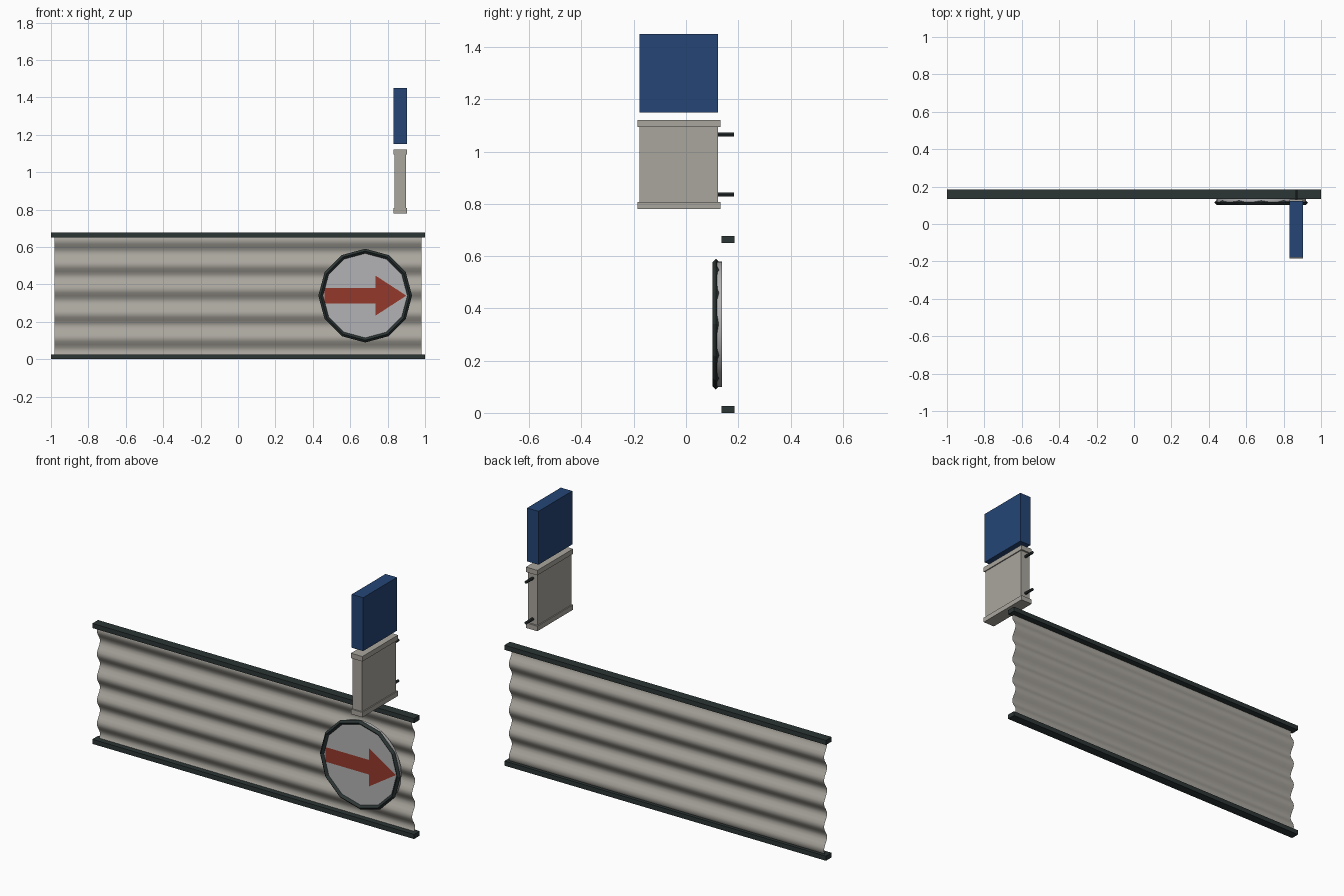
import bpy, bmesh, math

if "Cube" in bpy.data.objects:
    bpy.data.objects.remove(bpy.data.objects["Cube"])

def material(name, rgb):
    m = bpy.data.materials.new(name)
    m.diffuse_color = (*rgb, 1)
    m.use_nodes = True
    m.node_tree.nodes["Principled BSDF"].inputs["Base Color"].default_value = m.diffuse_color
    return m

DARK = material("dark_steel", (0.025, 0.035, 0.035))
BLUE = material("blue", (0.018, 0.06, 0.18))
RED = material("red", (0.3, 0.04, 0.025))
BEIGE = material("warm_grey", (0.4, 0.38, 0.34))
SILVER = material("silver", (0.45, 0.45, 0.46))

def mesh_object(name, verts, faces, mat):
    me = bpy.data.meshes.new(name)
    me.from_pydata(verts, [], faces)
    ob = bpy.data.objects.new(name, me)
    bpy.context.collection.objects.link(ob)
    me.materials.append(mat)
    return ob

def box(name, x, y, z, mat):
    bpy.ops.mesh.primitive_cube_add(size=1, location=[sum(r) / 2 for r in (x, y, z)])
    ob = bpy.context.object
    ob.name = name
    ob.scale = [r[1] - r[0] for r in (x, y, z)]
    ob.data.materials.append(mat)
    return ob

def rod(name, x, z, radius, y0, y1, sides, mat):
    bpy.ops.mesh.primitive_cylinder_add(vertices=sides, radius=radius, depth=y1 - y0,
                                        location=(x, (y0 + y1) / 2, z),
                                        rotation=(math.pi / 2, 0, 0))
    ob = bpy.context.object
    ob.name = name
    ob.data.materials.append(mat)
    return ob

# Corrugated sheet: wave profile in z, extended along x
WAVES, STEPS, Z0, Z1 = 5, 8, 0.013, 0.665
n = WAVES * STEPS
verts = []
for i in range(n + 1):
    z = Z0 + (Z1 - Z0) * i / n
    y = 0.16 + 0.014 * math.cos(2 * math.pi * (z - 0.44) / 0.1305)
    verts += [(-0.98, y, z), (0.98, y, z)]
faces = [(2 * i, 2 * i + 1, 2 * i + 3, 2 * i + 2) for i in range(n)]
sheet = mesh_object("corrugated_sheet", verts, faces, BEIGE)
sheet.data.shade_smooth()

# Rails along the sheet edges
for name, z in (("bottom_rail", 0.0), ("top_rail", 0.651)):
    box(name, (-1, 1), (0.135, 0.185), (z, z + 0.026), DARK)

# Round sign: disc, twelve-sided rim with diamond section, arrow
SX, SZ = 0.68, 0.34
disc = rod("sign_disc", SX, SZ, 0.24, 0.118, 0.138, 32, SILVER)
bpy.ops.object.shade_smooth_by_angle()
bpy.ops.mesh.primitive_torus_add(major_segments=12, minor_segments=4,
                                 major_radius=0.238, minor_radius=0.0125,
                                 location=(SX, 0.1145, SZ), rotation=(math.pi / 2, 0, 0))
rim = bpy.context.object
rim.name = "sign_rim"
rim.data.materials.append(DARK)
outline = [(0.463, 0.299), (0.735, 0.299), (0.735, 0.233), (0.9, SZ),
           (0.735, 0.447), (0.735, 0.381), (0.463, 0.381)]
mesh_object("sign_arrow", [(x, 0.115, z) for x, z in outline], [tuple(range(7))], RED)

# Projecting box with end caps and wall pegs
box("box_body", (0.838, 0.897), (-0.178, 0.122), (0.79, 1.11), BEIGE)
for name, z in (("lower_cap", 0.78), ("upper_cap", 1.094)):
    box(name, (0.832, 0.903), (-0.185, 0.132), (z, z + 0.028), BEIGE)
for name, z in (("lower_peg", 0.836), ("upper_peg", 1.065)):
    rod(name, 0.8675, z, 0.0078, 0.115, 0.184, 8, DARK)

# Blue block above the box
box("blue_panel", (0.832, 0.903), (-0.178, 0.122), (1.15, 1.45), BLUE)
